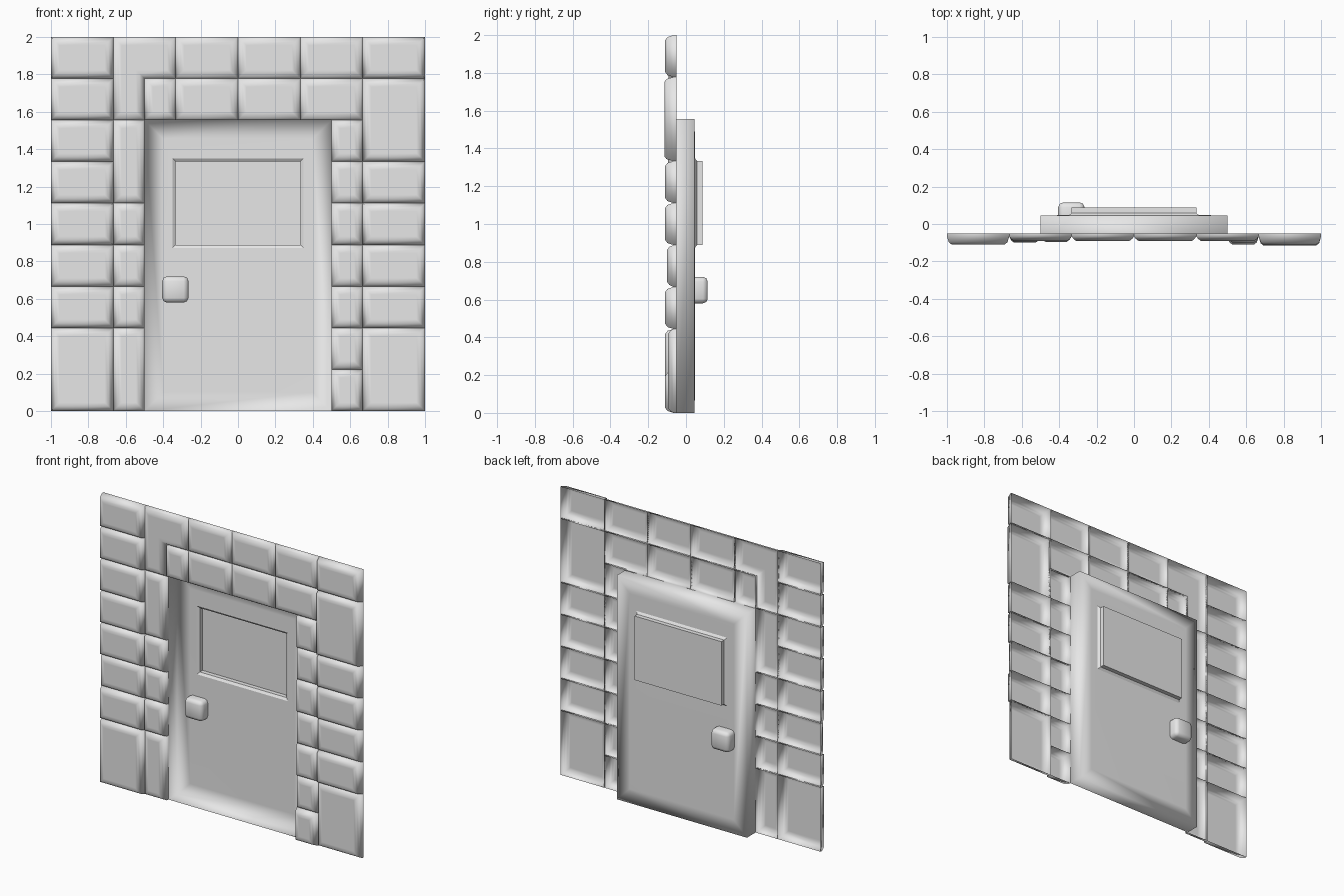
import bpy
import bmesh
import math
from mathutils import Vector

cube = bpy.data.objects.get("Cube")
if cube:
    bpy.data.objects.remove(cube, do_unlink=True)

grey = bpy.data.materials.new("light grey")
grey.use_nodes = True
grey.diffuse_color = (0.8, 0.8, 0.8, 1)
grey.node_tree.nodes["Principled BSDF"].inputs["Base Color"].default_value = (0.8, 0.8, 0.8, 1)

COL = 1 / 3   # stone grid width
ROW = 2 / 9   # stone grid height


def rect(x0, x1, z0, z1):
    return [(x0, z0), (x1, z0), (x1, z1), (x0, z1)]


def inset(outline, amount):
    """Shrink a right-angled counter-clockwise outline."""
    result = []
    for i, p in enumerate(outline):
        p = Vector(p)
        a = (p - Vector(outline[i - 1])).normalized()
        b = (Vector(outline[(i + 1) % len(outline)]) - p).normalized()
        result.append(p + Vector((-a.y - b.y, a.x + b.x)) * amount)
    return result


def shell(name, rings, flip=False, flat_from=99):
    """Open shell through (outline, y) rings, capped at the last one."""
    bm = bmesh.new()
    loops = [[bm.verts.new((x, y, z)) for x, z in outline] for outline, y in rings]
    for k in range(len(loops) - 1):
        a, b = loops[k], loops[k + 1]
        for i in range(len(a)):
            j = (i + 1) % len(a)
            bm.faces.new((a[i], a[j], b[j], b[i])).smooth = k < flat_from
    bm.faces.new(loops[-1]).smooth = False
    if flip:
        bmesh.ops.reverse_faces(bm, faces=bm.faces[:])
    return finish(name, bm)


def finish(name, bm):
    mesh = bpy.data.meshes.new(name)
    bm.to_mesh(mesh)
    bm.free()
    mesh.materials.append(grey)
    obj = bpy.data.objects.new(name, mesh)
    bpy.context.collection.objects.link(obj)
    return obj


def stone(name, outline, front):
    return shell(name, [
        (outline, -0.05),
        (outline, -0.066),
        (inset(outline, 0.01), front + 0.012),
        (inset(outline, 0.026), front),
        (inset(outline, 0.045), front),
    ])


def column(name, x0, x1, rows, fronts):
    """Stack stones between the listed grid rows."""
    for i, front in enumerate(fronts):
        stone(f"{name}_{i + 1}", rect(x0, x1, rows[i] * ROW, rows[i + 1] * ROW), front)


# Outer and inner stone columns, listed from the ground up
column("right_outer_stone", -1, -2 * COL, [0, 2, 3, 4, 5, 6, 7, 8, 9],
       [-0.11, -0.11, -0.1, -0.11, -0.11, -0.11, -0.11, -0.11])
column("left_outer_stone", 2 * COL, 1, [0, 2, 3, 4, 5, 6, 8, 9],
       [-0.095, -0.11, -0.1, -0.11, -0.11, -0.115, -0.11])
column("right_jamb_stone", -2 * COL, -0.5, [0, 2, 3, 4, 5, 7],
       [-0.095, -0.1, -0.095, -0.1, -0.095])
column("left_jamb_stone", 0.5, 2 * COL, [0, 1, 2, 3, 4, 5, 6, 7],
       [-0.11, -0.095, -0.1, -0.095, -0.1, -0.095, -0.1])

# Lintel and top course
for i in range(-1, 2):
    for label, r in (("lintel_stone", 7), ("top_stone", 8)):
        stone(f"{label}_{i + 2}", rect(i * COL, (i + 1) * COL, r * ROW, (r + 1) * ROW), -0.092)
stone("lintel_end_stone", rect(-0.5, -COL, 7 * ROW, 8 * ROW), -0.095)

# L-shaped corner stone
stone("corner_stone", [(-2 * COL, 7 * ROW), (-0.5, 7 * ROW), (-0.5, 8 * ROW),
                       (-COL, 8 * ROW), (-COL, 2), (-2 * COL, 2)], -0.092)

# Hollow door with a stepped window panel, open towards the wall
door = rect(-0.5, 0.5, 0, 7 * ROW)
window = rect(-COL, COL, 4 * ROW, 6 * ROW)
shell("door", [
    (door, -0.05),
    (door, 0.045),
    (inset(door, 0.1), 0.047),
    (inset(window, -0.016), 0.047),
    (window, 0.058),
    (window, 0.088),
], flip=True, flat_from=3)

# Door knob passing through the panel
bm = bmesh.new()
bmesh.ops.create_cube(bm, size=1)
bmesh.ops.scale(bm, vec=(0.14, 0.133, 0.14), verts=bm.verts)
bmesh.ops.translate(bm, vec=(-0.335, 0.0485, 0.65), verts=bm.verts)
bmesh.ops.bevel(bm, geom=bm.edges[:], offset=0.025, segments=2, profile=0.5, affect='EDGES')
knob = finish("door_knob", bm)
bpy.ops.object.select_all(action='DESELECT')
knob.select_set(True)
bpy.context.view_layer.objects.active = knob
bpy.ops.object.shade_smooth_by_angle(angle=math.radians(50))
